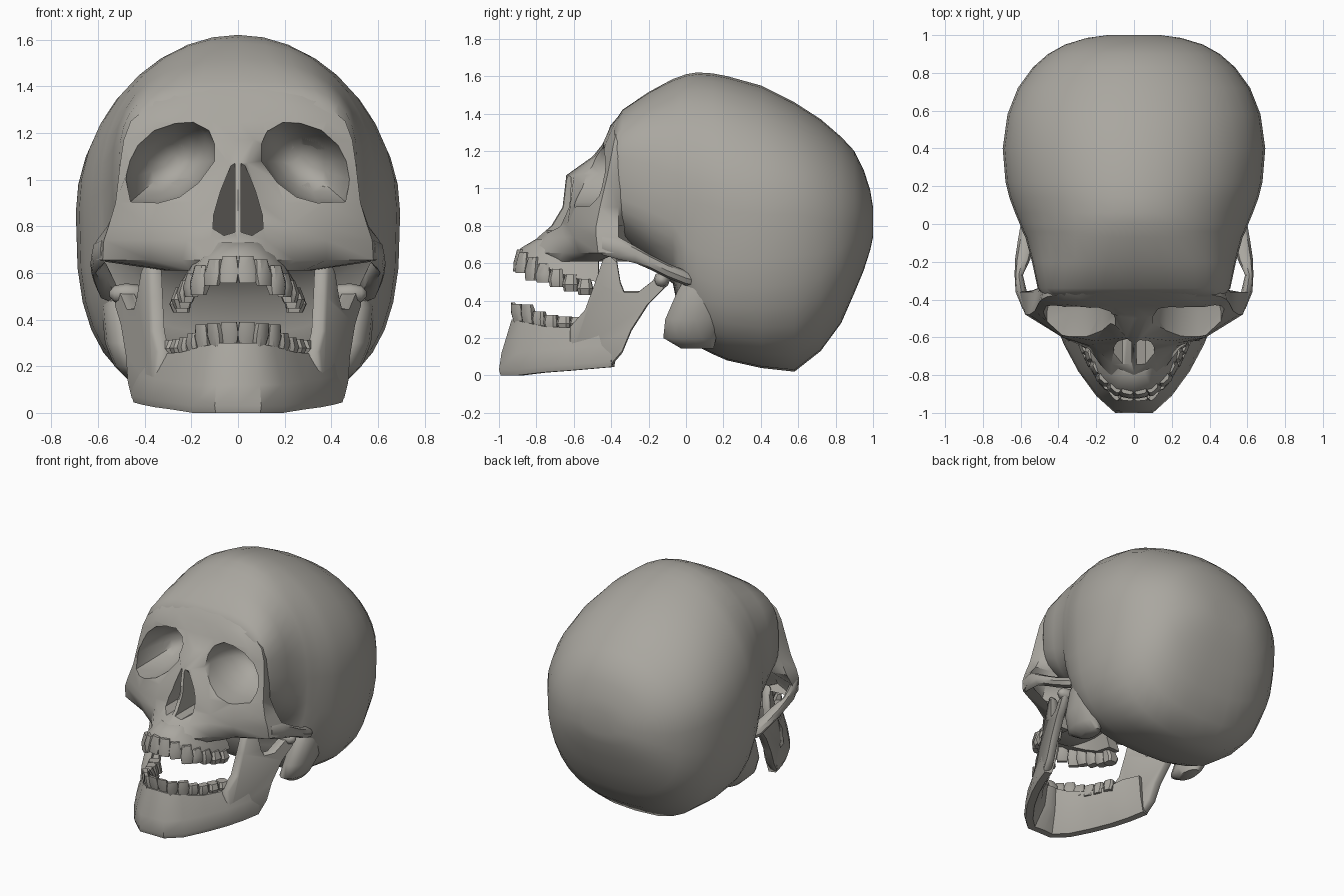
import bpy, bmesh, math
from mathutils import Vector

if "Cube" in bpy.data.objects:
    bpy.data.objects.remove(bpy.data.objects["Cube"], do_unlink=True)

bone = bpy.data.materials.new("bone_grey")
bone.use_nodes = True
bone.diffuse_color = (0.40, 0.385, 0.35, 1)
bone.node_tree.nodes["Principled BSDF"].inputs["Base Color"].default_value = bone.diffuse_color


def build(name, shapes, angle=40):
    """One object from several closed lofts; each loft is a list of rings."""
    bm = bmesh.new()
    for rings in shapes:
        loops = [[bm.verts.new(p) for p in ring] for ring in rings]
        n = len(loops[0])
        for a, b in zip(loops, loops[1:]):
            for i in range(n):
                j = (i + 1) % n
                bm.faces.new((a[i], a[j], b[j], b[i]))
        bm.faces.new(loops[0])
        bm.faces.new(loops[-1][::-1])
    bmesh.ops.recalc_face_normals(bm, faces=bm.faces)
    mesh = bpy.data.meshes.new(name)
    bm.to_mesh(mesh)
    bm.free()
    mesh.materials.append(bone)
    obj = bpy.data.objects.new(name, mesh)
    bpy.context.collection.objects.link(obj)
    smooth(obj, angle)
    return obj


def smooth(obj, angle):
    bpy.ops.object.select_all(action='DESELECT')
    obj.select_set(True)
    bpy.context.view_layer.objects.active = obj
    bpy.ops.object.shade_smooth_by_angle(angle=math.radians(angle))


def both(rings):
    """A loft and its mirror image."""
    return [rings, [[(-p[0], p[1], p[2]) for p in ring] for ring in rings]]


def sym(half):
    """Extend a half outline that starts on the centre line to the other side."""
    return half + [(-p[0], *p[1:]) for p in reversed(half) if p[0] > 0]


def ellipse(cx, cy, rx, ry, n=14):
    return [(cx + rx * math.cos(math.tau * i / n), cy + ry * math.sin(math.tau * i / n))
            for i in range(n)]


def sweep(name, half, section):
    """Sweep a section of (outward offset, z) points round a mirrored arch."""
    path = [(-s[0], *s[1:]) for s in reversed(half) if s[0] > 0] + half
    rings = []
    for i, s in enumerate(path):
        a, b = path[max(i - 1, 0)], path[min(i + 1, len(path) - 1)]
        t = Vector((b[0] - a[0], b[1] - a[1])).normalized()
        rings.append([(s[0] + t.y * o, s[1] - t.x * o, z) for o, z in section(*s[2:])])
    return build(name, [rings])


# Braincase: y, top, bottom, half width, height of widest point, upper and lower roundness
CRANIUM = [
    (-.385, 1.35, .79, .475, 1.06, .6, .6), (-.34, 1.42, .73, .51, 1.04, .65, .65),
    (-.2, 1.515, .6, .54, 1.0, .78, .7), (-.07, 1.585, .49, .575, .95, .9, .7),
    (-.04, 1.595, .34, .59, .94, .92, .7), (.0, 1.61, .21, .605, .93, .95, .66),
    (.06, 1.62, .155, .63, .92, 1, .63), (.14, 1.615, .115, .66, .9, 1, .62),
    (.22, 1.60, .08, .68, .88, 1, .64), (.4, 1.55, .04, .695, .86, 1, .7),
    (.58, 1.46, .02, .67, .86, 1, .76), (.72, 1.37, .13, .615, .84, 1, .76),
    (.83, 1.275, .28, .535, .82, 1, .76), (.9, 1.2, .44, .455, .82, 1, .8),
    (.95, 1.1, .56, .365, .82, 1, .8), (.985, .99, .67, .25, .82, 1, .8),
    (1.0, .9, .74, .14, .82, 1, .8)]
rings = []
for y, top, bottom, width, mid, upper, lower in CRANIUM:
    ring = []
    for i in range(36):
        a = math.tau * i / 36
        c, s = math.cos(a), math.sin(a)
        e, reach = (upper, top - mid) if s > 0 else (lower, bottom - mid)
        ring.append((width * math.copysign(abs(c) ** e, c), y, mid + reach * abs(s) ** e))
    rings.append(ring)
cranium = build("cranium", [rings], 50)

# Face: height, centre depth, then (x, y) from nose round to back of cheek
FACE = [
    (1.41, -.342, (.1, -.342), (.18, -.337), (.24, -.325), (.28, -.3), (.27, -.28), (.22, -.26)),
    (1.335, -.405, (.1, -.403), (.2, -.398), (.29, -.388), (.36, -.365), (.34, -.3), (.25, -.27)),
    (1.25, -.435, (.11, -.435), (.25, -.44), (.38, -.425), (.46, -.385), (.45, -.32), (.44, -.27)),
    (1.17, -.50, (.07, -.49), (.17, -.46), (.36, -.45), (.49, -.40), (.48, -.33), (.45, -.28)),
    (1.07, -.64, (.04, -.60), (.13, -.51), (.36, -.48), (.505, -.42), (.49, -.34), (.45, -.28)),
    (.9, -.66, (.09, -.625), (.2, -.62), (.38, -.59), (.525, -.46), (.51, -.36), (.46, -.32)),
    (.8, -.72, (.11, -.67), (.22, -.635), (.38, -.60), (.555, -.48), (.56, -.36), (.45, -.34)),
    (.74, -.79, (.12, -.74), (.22, -.65), (.38, -.60), (.575, -.48), (.605, -.36), (.42, -.42)),
    (.655, -.87, (.12, -.82), (.24, -.66), (.38, -.57), (.58, -.47), (.62, -.36), (.41, -.47)),
    (.61, -.80, (.1, -.78), (.2, -.68), (.28, -.58), (.30, -.52), (.31, -.47), (.29, -.42))]
rings = []
for z, centre, *pts in FACE:
    half = [(0, centre)] + pts + [(.2, -.22)]
    rings.append([(x, y, z) for x, y in sym(half)])
face = build("face", [rings])

# Eye sockets and nasal opening, cut from face and braincase
SOCKET = [(.46, .905), (.48, 1.0), (.47, 1.08), (.435, 1.15), (.36, 1.215), (.27, 1.245),
          (.19, 1.25), (.125, 1.21), (.1, 1.15), (.1, 1.08), (.17, .985), (.25, .925), (.34, .9)]
socket = []
for y, s in [(-.9, 1), (-.46, 1), (-.38, .9), (-.3, .72), (-.24, .48), (-.21, .2)]:
    socket.append([(.27 + (x - .29) * s + .02 * s, y, 1.07 + (z - 1.07) * s) for x, z in SOCKET])
NOSTRIL = [(.012, 1.07), (.03, 1.06), (.075, .95), (.104, .85), (.108, .79), (.06, .76), (.012, .775)]
nostril = [[(x, -1.1, z) for x, z in NOSTRIL], [(x, .5 - 1.05 * z, z) for x, z in NOSTRIL]]
cutter = build("socket_cutter", both(socket) + both(nostril))
cutter.hide_render = True
for obj in (face, cranium):
    mod = obj.modifiers.new("sockets", 'BOOLEAN')
    mod.operation, mod.solver, mod.object = 'DIFFERENCE', 'EXACT', cutter
    bpy.context.view_layer.update()
    cut = bpy.data.meshes.new_from_object(obj.evaluated_get(bpy.context.evaluated_depsgraph_get()))
    obj.modifiers.clear()
    obj.data = cut
    smooth(obj, 45)
bpy.data.objects.remove(cutter, do_unlink=True)

# Cheek arches: x, y, z, half width, half height
ARCH = [(.57, -.45, .70, .02, .055), (.597, -.36, .68, .03, .06), (.61, -.27, .645, .022, .045),
        (.59, -.19, .605, .04, .04), (.572, -.1, .56, .045, .04), (.555, 0, .52, .045, .04),
        (.52, .08, .5, .03, .03)]
build("cheek_arches", both([[(x + u, y, z + v) for u, v in ellipse(0, 0, w, h, 8)]
                            for x, y, z, w, h in ARCH]))

# Bony lumps behind the jaw hinge: z, centre, radii
MASTOID = [(.6, .49, .16, .08, .12), (.45, .5, .1, .085, .15), (.3, .48, .05, .09, .165),
           (.2, .45, .02, .08, .145), (.145, .43, .06, .045, .09)]
build("mastoids", both([[(x, y, z) for x, y in ellipse(*rest)] for z, *rest in MASTOID]), 60)

# Upper gum: x, y, bottom, top
sweep("upper_gum",
      [(0, -.90, .64, .73), (.1, -.88, .63, .73), (.18, -.81, .60, .73),
       (.23, -.71, .56, .73), (.26, -.6, .52, .7), (.265, -.47, .5, .66)],
      lambda low, top: [(0, low), (-.015, low + .04), (-.1, top),
                        (-.14, top), (-.09, low)])

# Jaw body: x, y, bottom, top, inward lean of the top
sweep("jaw_body",
      [(0, -1, 0, .30, .07), (.1, -1, 0, .30, .075), (.2, -.91, 0, .285, .06),
       (.295, -.78, .015, .26, .06), (.37, -.64, .025, .255, .07),
       (.42, -.52, .035, .3, .045), (.457, -.4, .045, .3, .03)],
      lambda low, top, lean: [(-.01, low), (0, low + .03), (-.015, low + .12), (-lean, top),
                              (-lean - .08, top), (-lean - .06, .15), (-.06, low)])

# Jaw branches, a leaning plate with hinge and front spur
RAMUS = [(-.62, .26), (-.54, .35), (-.485, .5), (-.44, .63), (-.41, .655), (-.37, .62),
         (-.35, .5), (-.33, .45), (-.25, .45), (-.16, .52), (-.1, .53), (-.11, .47),
         (-.2, .38), (-.29, .24), (-.34, .12), (-.4, .05), (-.52, .05), (-.62, .1)]


def ramus_ring(inset, shrink):
    return [(.46 + .38 * (y + .4) - .09 * z - inset,
             -.38 + (y + .38) * shrink, .33 + (z - .33) * shrink) for y, z in RAMUS]


build("jaw_branches", both([ramus_ring(0, .95), ramus_ring(.015, 1),
                            ramus_ring(.045, 1), ramus_ring(.06, .95)]), 50)
HINGE = [(.40, .015), (.43, .04), (.48, .045), (.53, .035), (.55, .012)]
build("jaw_hinges", both([[(x, -.13 + u, .51 + v) for u, v in ellipse(0, 0, r, r, 8)]
                          for x, r in HINGE]), 60)


# Teeth, spaced evenly along each gum
def teeth(name, path, count, direction):
    pts = [Vector(p) for p in path]
    steps = [(b - a).length for a, b in zip(pts, pts[1:])]
    pitch = sum(steps) / count
    shapes = []
    for k in range(count):
        d, i = (k + .5) * pitch, 0
        while d > steps[i]:
            d -= steps[i]
            i += 1
        c = pts[i].lerp(pts[i + 1], d / steps[i])
        t = pts[i + 1] - pts[i]
        t.z = 0
        t.normalize()
        out = Vector((t.y, -t.x, 0))
        back = k / (count - 1)
        height = direction * (.09 - .025 * back + (.015 if k == 2 else 0))
        deep = .025 + .02 * back
        rings = []
        # root, bulge and biting edge
        for h, w, q, lean in [(-.3, .36, .9, -.01), (.45, .5, 1, .005),
                              (1, .42, .35 + .4 * back, .025 * (1 - back))]:
            mid = c + out * (lean - .025) + Vector((0, 0, height * h))
            rings.append([mid + t * pitch * w * u + out * deep * q * v
                          for u, v in ((-1, -.7), (-.6, -1), (.6, -1), (1, -.7),
                                       (1, .6), (.6, 1), (-.6, 1), (-1, .6))])
        shapes += both(rings)
    build(name, shapes, 35)


teeth("upper_teeth", [(0, -.92, .65), (.1, -.90, .64), (.18, -.83, .60), (.23, -.73, .56),
                      (.265, -.6, .51), (.27, -.5, .485)], 7, -1)
teeth("lower_teeth", [(0, -.93, .3), (.1, -.92, .3), (.165, -.85, .28), (.23, -.74, .25),
                      (.28, -.62, .245), (.31, -.55, .25)], 7, 1)
